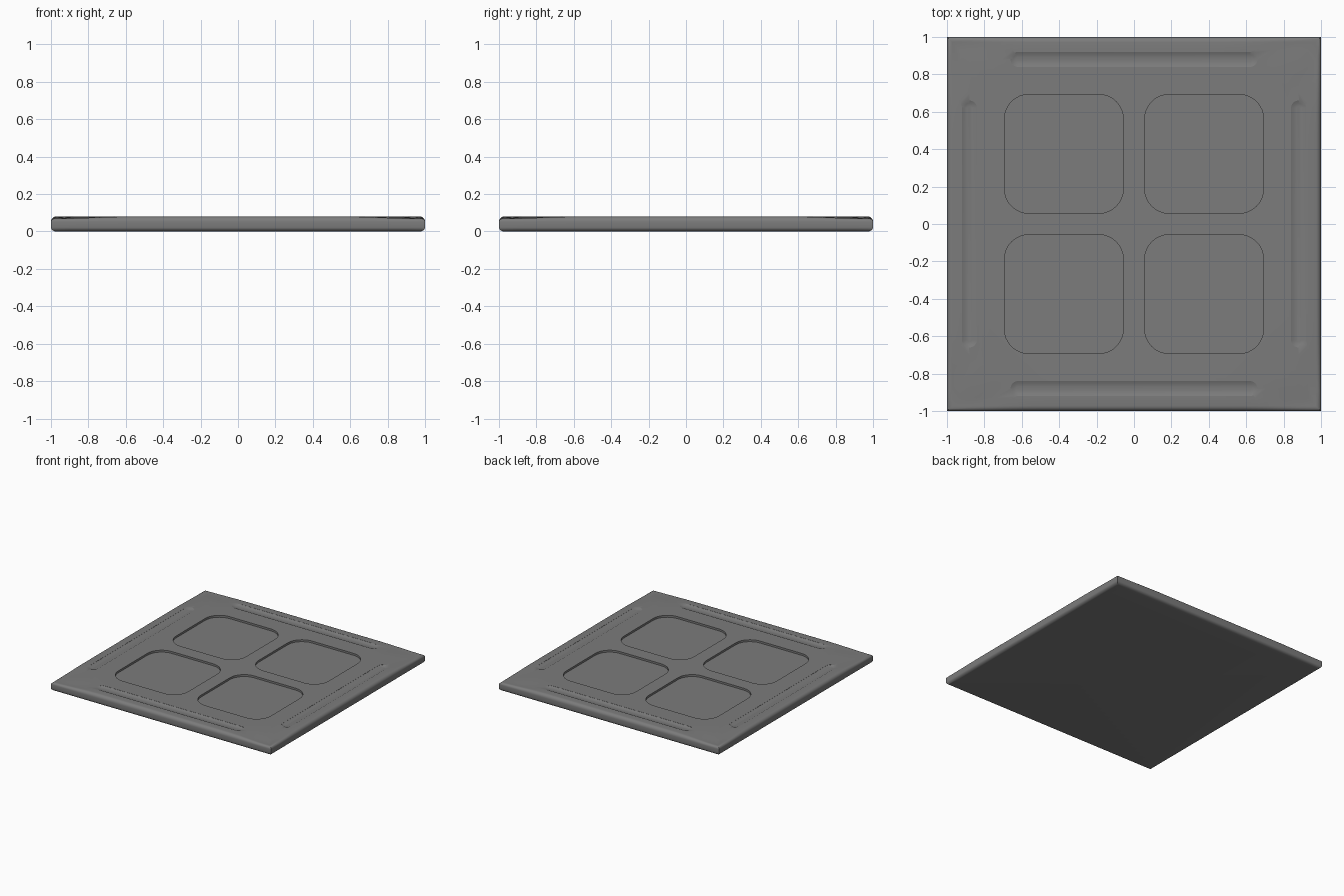
import bpy, bmesh, math

if "Cube" in bpy.data.objects:
    bpy.data.objects.remove(bpy.data.objects["Cube"])

TOP = 0.08


def loft(bm, rings):
    """Bridge closed point rings (counter-clockwise, bottom to top) and cap both ends."""
    loops = [[bm.verts.new(p) for p in ring] for ring in rings]
    n = len(loops[0])
    for a, b in zip(loops, loops[1:]):
        for i in range(n):
            j = (i + 1) % n
            bm.faces.new((a[i], a[j], b[j], b[i]))
    bm.faces.new(loops[0][::-1])
    bm.faces.new(loops[-1])


def make_object(name, bm):
    bmesh.ops.recalc_face_normals(bm, faces=bm.faces)
    mesh = bpy.data.meshes.new(name)
    bm.to_mesh(mesh)
    bm.free()
    obj = bpy.data.objects.new(name, mesh)
    bpy.context.collection.objects.link(obj)
    return obj


def rounded_rect(cx, cy, w, h, r, z, seg=8):
    pts = []
    for k, (sx, sy) in enumerate(((1, 1), (-1, 1), (-1, -1), (1, -1))):
        for i in range(seg + 1):
            a = math.pi / 2 * (k + i / seg * 0.999)
            pts.append((cx + sx * (w / 2 - r) + r * math.cos(a),
                        cy + sy * (h / 2 - r) + r * math.sin(a), z))
    return pts


def plate_ring(inset, z, sag=0.0, seg=20):
    """Square ring whose height sags toward the corners."""
    s, pts = 1 - inset, []
    for k in range(4):
        c, d = ((1, 0), (0, 1), (-1, 0), (0, -1))[k]
        for i in range(seg):
            t = 2 * i / seg - 1
            u = min(1, max(0, (abs(t) - 0.6) / 0.4))
            drop = sag * u * u * (3 - 2 * u)
            pts.append((s * (c - d * t), s * (d + c * t), z - drop))
    return pts


# Base plate: rounded rim, flat underside, slightly lowered corners
R = 0.028
rings = []
for i in range(6):
    a = math.pi / 2 * i / 5
    rings.append(plate_ring(R * (1 - math.sin(a)), R * 0.8 * (1 - math.cos(a))))
for i in range(6):
    a = math.pi / 2 * i / 5
    rings.append(plate_ring(R * (1 - math.cos(a)), TOP - R + R * math.sin(a),
                            0.012 * i / 5))
for d, sag in ((0.07, 0.008), (0.12, 0.003), (0.18, 0.0)):
    rings.append(plate_ring(d, TOP, sag))
bm = bmesh.new()
loft(bm, rings)
plate = make_object("floor_plate", bm)

# Dark grey finish
dark = bpy.data.materials.new("dark_grey")
dark.diffuse_color = (0.2, 0.2, 0.2, 1)
dark.use_nodes = True
dark.node_tree.nodes["Principled BSDF"].inputs["Base Color"].default_value = dark.diffuse_color
plate.data.materials.append(dark)

# Recesses: four square pockets and four shallow dished edge grooves
bm = bmesh.new()
for sx in (-1, 1):
    for sy in (-1, 1):
        loft(bm, [rounded_rect(sx * 0.375, sy * 0.375, 0.635, 0.635, 0.13, z)
                  for z in (TOP - 0.016, TOP + 0.05)])
for s in (-1, 1):
    for cx, cy, w, h in ((0, s * 0.88, 1.32, 0.08), (s * 0.88, 0, 0.08, 1.32)):
        loft(bm, [rounded_rect(cx, cy, w - 0.06, h - 0.06, 0.0095, TOP - 0.009),
                  rounded_rect(cx, cy, w - 0.03, h - 0.03, 0.0245, TOP - 0.007),
                  rounded_rect(cx, cy, w, h, 0.039, TOP - 0.001),
                  rounded_rect(cx, cy, w, h, 0.039, TOP + 0.05)])
cutter = make_object("recess_cutter", bm)
cutter.data.materials.append(dark)
cutter.hide_render = True

mod = plate.modifiers.new("recesses", "BOOLEAN")
mod.operation = "DIFFERENCE"
mod.solver = "EXACT"
mod.object = cutter
bpy.context.view_layer.objects.active = plate
plate.select_set(True)
bpy.ops.object.modifier_apply(modifier=mod.name)
bpy.data.objects.remove(cutter)
bpy.ops.object.shade_smooth_by_angle(angle=math.radians(30))
